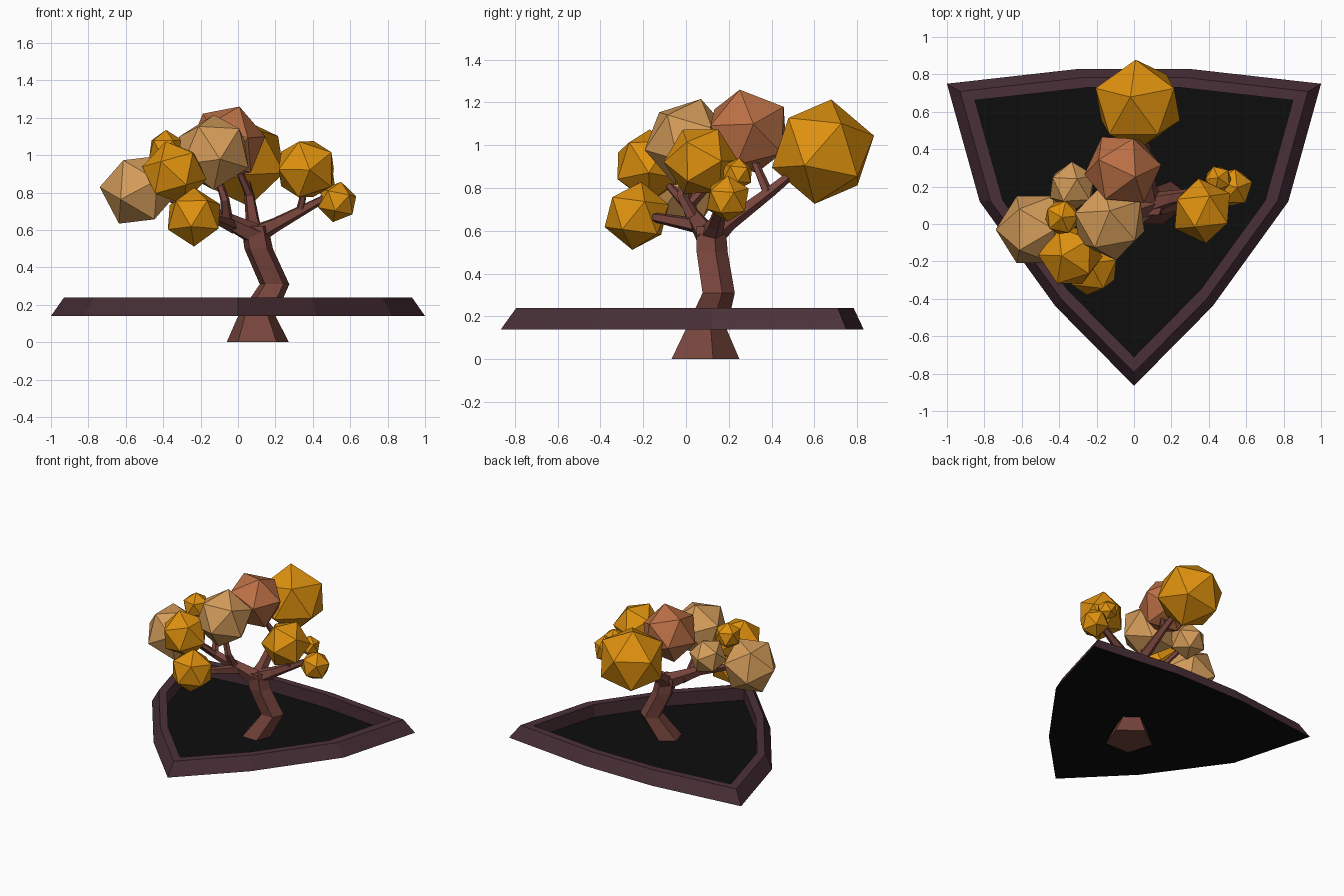
import bpy, bmesh, math
from mathutils import Vector, Matrix

if "Cube" in bpy.data.objects:
    bpy.data.objects.remove(bpy.data.objects["Cube"])


def material(name, rgb):
    lin = [(c / 255 / 12.92) if c < 11 else ((c / 255 + 0.055) / 1.055) ** 2.4 for c in rgb]
    m = bpy.data.materials.new(name)
    m.diffuse_color = (*lin, 1)
    m.use_nodes = True
    m.node_tree.nodes["Principled BSDF"].inputs["Base Color"].default_value = m.diffuse_color
    return m


AMBER = material("amber leaves", (222, 145, 14))
TAN = material("tan leaves", (212, 156, 90))
RUST = material("rust leaves", (188, 112, 70))
BARK = material("bark", (118, 68, 60))
RIM = material("plum rim", (74, 48, 56))
SOIL = material("black soil", (13, 13, 13))


def finish(name, bm, mat):
    bmesh.ops.recalc_face_normals(bm, faces=bm.faces)
    me = bpy.data.meshes.new(name)
    bm.to_mesh(me)
    bm.free()
    me.materials.append(mat)
    ob = bpy.data.objects.new(name, me)
    bpy.context.collection.objects.link(ob)
    return ob


def bridge(bm, a, b):
    n = len(a)
    for i in range(n):
        bm.faces.new((a[i], a[(i + 1) % n], b[(i + 1) % n], b[i]))


def tube(name, path, sides=5, flat=False, spin=0.3):
    """Tapered low-poly limb through (x, y, z, radius) points."""
    bm = bmesh.new()
    pts = [Vector(p[:3]) for p in path]
    rings = []
    rot, prev = Matrix.Identity(3), Vector((0, 0, 1))
    for i, p in enumerate(pts):
        if not flat:
            t = (pts[min(i + 1, len(pts) - 1)] - pts[max(i - 1, 0)]).normalized()
            rot = prev.rotation_difference(t).to_matrix() @ rot
            prev = t
        ring = []
        for k in range(sides):
            a = spin + 2 * math.pi * k / sides
            ring.append(bm.verts.new(p + rot @ Vector((math.cos(a), math.sin(a), 0)) * path[i][3]))
        rings.append(ring)
    for a, b in zip(rings, rings[1:]):
        bridge(bm, a, b)
    bm.faces.new(rings[0])
    bm.faces.new(rings[-1])
    return finish(name, bm, BARK)


def leaf_ball(name, centre, r, up, mat, spin=0.0):
    """Icosahedron with one corner pointing along 'up'."""
    bm = bmesh.new()
    bmesh.ops.create_icosphere(bm, subdivisions=1, radius=r)
    q = Vector((0, 0, 1)).rotation_difference(Vector(up).normalized())
    m = Matrix.Translation(centre) @ q.to_matrix().to_4x4() @ Matrix.Rotation(spin, 4, 'Z')
    bmesh.ops.transform(bm, matrix=m, verts=bm.verts)
    return finish(name, bm, mat)


# Shield-shaped tray: rim walls and soil floor
half = [(0.29, 0.83), (1.0, 0.75), (0.825, 0.12), (0.42, -0.44)]
outline = half + [(0, -0.865)] + [(-x, y) for x, y in reversed(half)]


def tray_loop(bm, s, z):
    return [bm.verts.new((x * s, 0.16 + (y - 0.16) * s, z)) for x, y in outline]


bm = bmesh.new()
loops = [tray_loop(bm, s, z) for s, z in ((1, 0.14), (0.93, 0.24), (0.85, 0.24), (0.85, 0.141))]
for a, b in zip(loops, loops[1:]):
    bridge(bm, a, b)
finish("tray_rim", bm, RIM)
bm = bmesh.new()
bm.faces.new(list(reversed(tray_loop(bm, 1, 0.14))))
floor = finish("tray_floor", bm, SOIL)

# Trunk with flared root below the tray
tube("trunk", [(0.105, 0.075, 0, 0.175), (0.1, 0.085, 0.14, 0.105), (0.195, 0.145, 0.31, 0.083),
               (0.11, 0.115, 0.5, 0.08), (0.09, 0.11, 0.62, 0.075)], flat=True)

# Branches
tube("right_branch", [(0.08, 0.11, 0.57, 0.06), (0.2, 0.14, 0.63, 0.04), (0.5, 0.19, 0.79, 0.018)])
tube("right_twig", [(0.33, 0.16, 0.7, 0.022), (0.37, 0.1, 0.88, 0.014)])
tube("back_branch", [(0.09, 0.1, 0.56, 0.065), (0.08, 0.2, 0.64, 0.04), (0.06, 0.4, 0.79, 0.028),
                     (0.03, 0.56, 0.92, 0.018)])
tube("back_twig", [(0.065, 0.38, 0.78, 0.025), (-0.02, 0.3, 0.97, 0.016)])
tube("left_branch", [(0.12, 0.11, 0.56, 0.065), (0.0, 0.07, 0.62, 0.05), (-0.14, 0.02, 0.69, 0.035),
                     (-0.5, -0.01, 0.82, 0.018)])
tube("upper_twig", [(-0.06, 0.04, 0.65, 0.035), (-0.07, -0.02, 0.76, 0.025), (-0.13, 0.0, 0.95, 0.016)])
tube("front_twig", [(-0.02, 0.08, 0.62, 0.04), (-0.12, -0.13, 0.66, 0.025), (-0.22, -0.22, 0.67, 0.016)])
tube("middle_twig", [(-0.2, 0.01, 0.71, 0.025), (-0.33, -0.14, 0.88, 0.015)])
tube("rear_twig", [(-0.2, 0.01, 0.71, 0.025), (-0.33, 0.18, 0.9, 0.015)])

# Leaf clusters
for args in [
    ("back_leaves", (0.02, 0.64, 0.97), 0.25, (-0.04, 0.04, 0.25), AMBER, 0.3),
    ("top_leaves", (-0.06, 0.29, 1.065), 0.21, (0.07, -0.04, 0.2), RUST, 0.2),
    ("upper_leaves", (-0.13, 0.01, 1.015), 0.21, (0, 0.06, 0.2), TAN, 0.5),
    ("left_leaves", (-0.53, -0.03, 0.815), 0.21, (0.1, 0, 0.17), TAN, 0.0),
    ("rear_leaves", (-0.33, 0.2, 0.92), 0.135, (0.03, 0.05, 0.15), TAN, 0.4),
    ("middle_leaves", (-0.34, -0.17, 0.905), 0.175, (-0.05, 0, 0.18), AMBER, 0.6),
    ("front_leaves", (-0.235, -0.23, 0.67), 0.16, (0, 0.02, 0.15), AMBER, 0.2),
    ("small_top_leaves", (-0.385, 0.035, 1.035), 0.1, (0, 0, 1), AMBER, 0.1),
    ("right_leaves", (0.365, 0.07, 0.925), 0.175, (0.04, 0.08, 0.15), AMBER, 0.5),
    ("small_right_leaves", (0.53, 0.195, 0.75), 0.11, (0.02, 0, 0.1), AMBER, 0.3),
    ("tiny_right_leaves", (0.45, 0.24, 0.865), 0.077, (0, 0.01, 0.1), AMBER, 0.7),
]:
    leaf_ball(*args)
